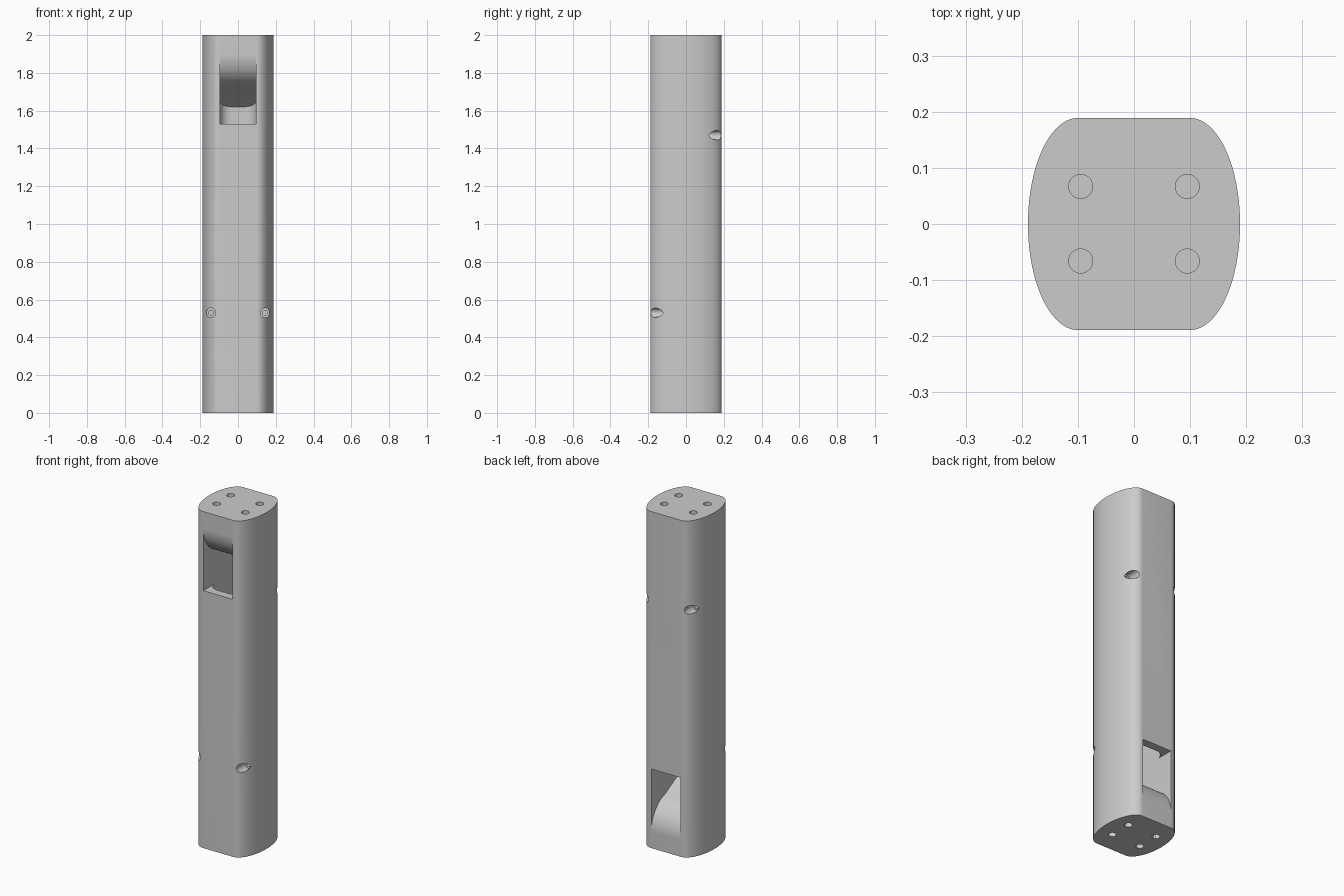
import bpy, bmesh, math
from mathutils import Matrix

if "Cube" in bpy.data.objects:
    bpy.data.objects.remove(bpy.data.objects["Cube"])

grey = bpy.data.materials.new("plain grey")
grey.diffuse_color = (0.6, 0.6, 0.6, 1)
grey.use_nodes = True
grey.node_tree.nodes["Principled BSDF"].inputs["Base Color"].default_value = grey.diffuse_color


def prism(name, pts, place):
    """Closed solid between two copies of a 2D outline; place(a, b, side) -> 3D point."""
    bm = bmesh.new()
    lo = [bm.verts.new(place(a, b, 0)) for a, b in pts]
    hi = [bm.verts.new(place(a, b, 1)) for a, b in pts]
    n = len(pts)
    bm.faces.new(lo)
    bm.faces.new(hi)
    for i in range(n):
        bm.faces.new((lo[i], lo[(i + 1) % n], hi[(i + 1) % n], hi[i]))
    bmesh.ops.recalc_face_normals(bm, faces=bm.faces)
    me = bpy.data.meshes.new(name)
    bm.to_mesh(me)
    bm.free()
    ob = bpy.data.objects.new(name, me)
    bpy.context.collection.objects.link(ob)
    me.materials.append(grey)
    return ob


def boolean(target, cutter, op="DIFFERENCE"):
    mod = target.modifiers.new("cut", "BOOLEAN")
    mod.operation, mod.solver, mod.object = op, "EXACT", cutter
    bpy.context.view_layer.update()
    bpy.context.view_layer.objects.active = target
    bpy.ops.object.modifier_apply(modifier=mod.name)
    bpy.data.objects.remove(cutter)


def arc(cx, cy, rx, ry, a0, a1, n):
    return [(cx + rx * math.cos(math.radians(a0 + (a1 - a0) * i / n)),
             cy + ry * math.sin(math.radians(a0 + (a1 - a0) * i / n))) for i in range(n + 1)]


def upright(z0, z1):
    return lambda a, b, s: (a, b, z1 if s else z0)


def disc(x, y, r):
    return arc(x, y, r, r, 0, 345, 23)


# post: flat front and back, elliptical sides
H = 0.189
post = prism("post", arc(0.1, 0, 0.089, H, -90, 90, 40) + arc(-0.1, 0, 0.089, H, 90, 270, 40),
             upright(0, 2))

# inner shaft joining both openings
W, D, R = 0.096, 0.14, 0.06


def rounded_back(w, d):
    return arc(w - R, d - R, R, R, 0, 90, 12) + arc(R - w, d - R, R, R, 90, 180, 12)


back = rounded_back(W + 0.0005, D + 0.0005)
shaft = prism("shaft_cutter", back + [(-x, -y) for x, y in back], upright(0.45, 1.55))
boolean(post, shaft)

# openings: convex guide ramp, sloped ceiling, rounded rear corners
for flip in (False, True):
    ramp = [(-H + 0.18 - 0.18 * math.cos(t), 1.9 - 0.18 * math.sin(t))
            for t in [math.radians(75 * i / 20) for i in range(21)]]
    y0, z0 = ramp[-1]
    profile = ([(-0.25, 1.53), (-0.25, 1.9)] + ramp +
               [(0.2, z0 - (0.2 - y0) * 0.54), (0.2, 1.53)])
    opening = prism("opening_cutter", profile, lambda a, b, s: (0.2 if s else -0.2, a, b))
    plan = prism("opening_plan", rounded_back(W, D) + [(-W, -0.3), (W, -0.3)], upright(1.4, 2.1))
    boolean(opening, plan, "INTERSECT")
    if flip:
        opening.data.transform(Matrix.Translation((0, 0, 2)) @ Matrix.Rotation(math.pi, 4, "X"))
    boolean(post, opening)

# side screw holes: wide recess and narrow bore, low on the front and high on the back
for side, z in ((-1, 0.53), (1, 1.47)):
    for x in (-0.143, 0.143):
        for r, depth in ((0.025, 0.105), (0.013, 0.05)):
            hole = prism("screw_cutter", disc(x, z, r),
                         lambda a, b, s: (a, side * (0.25 if s else depth), b))
            boolean(post, hole)

# end holes, top and bottom
for x in (-0.095, 0.095):
    for y in (-0.066, 0.067):
        for z0, z1 in ((-0.1, 0.09), (1.91, 2.1)):
            boolean(post, prism("end_hole_cutter", disc(x, y, 0.0215), upright(z0, z1)))

bpy.ops.object.select_all(action="DESELECT")
post.select_set(True)
bpy.context.view_layer.objects.active = post
bpy.ops.object.shade_smooth_by_angle(angle=math.radians(30))
